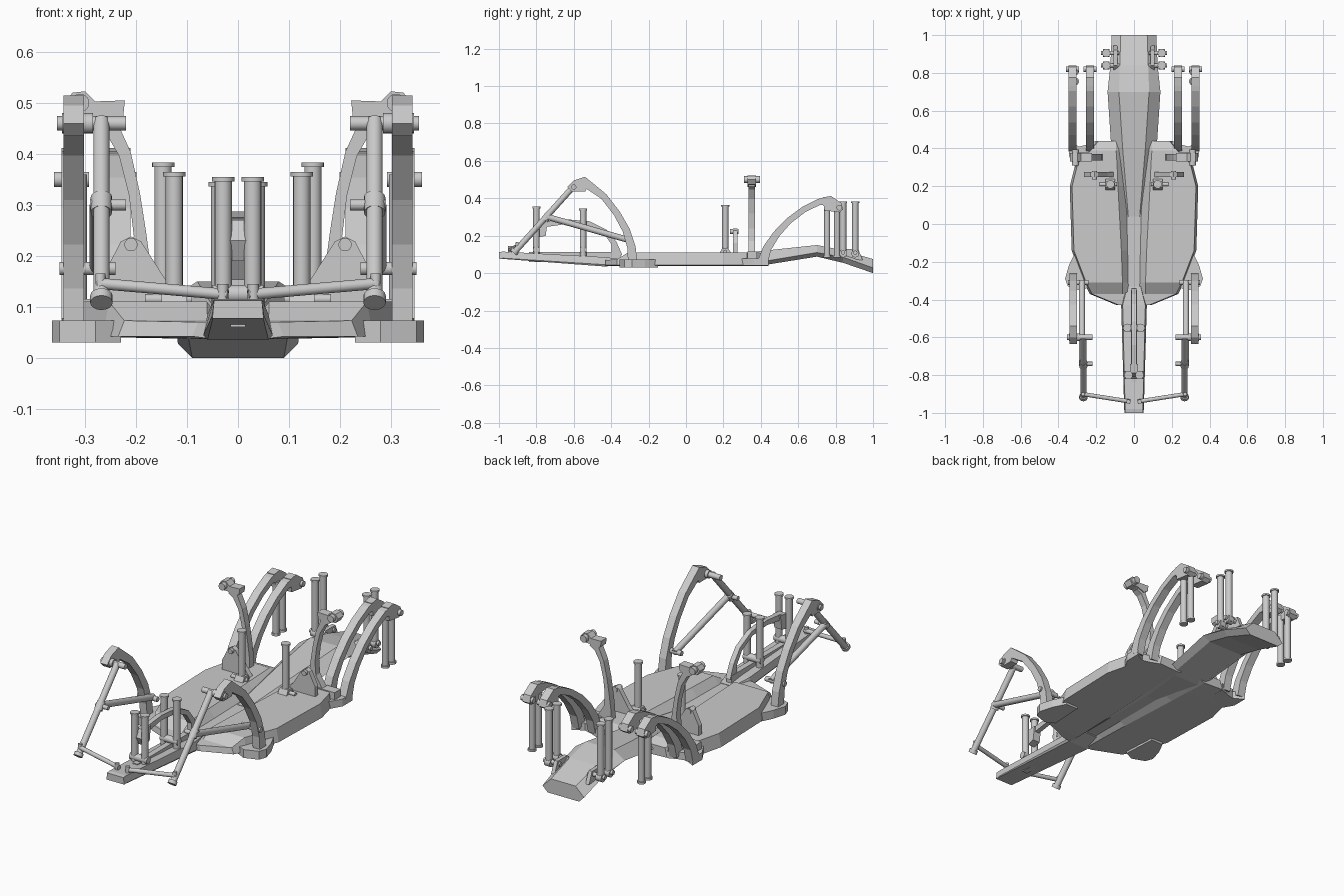
import bpy, bmesh, math
from mathutils import Vector

if "Cube" in bpy.data.objects:
    bpy.data.objects.remove(bpy.data.objects["Cube"])


def finish(name, bm):
    bmesh.ops.recalc_face_normals(bm, faces=bm.faces)
    me = bpy.data.meshes.new(name)
    bm.to_mesh(me)
    bm.free()
    ob = bpy.data.objects.new(name, me)
    bpy.context.collection.objects.link(ob)
    return ob


def skin(name, rings):
    """Closed skin through rings of equal length, capped at both ends."""
    bm = bmesh.new()
    vs = [[bm.verts.new(p) for p in r] for r in rings]
    n = len(vs[0])
    for a, b in zip(vs, vs[1:]):
        for i in range(n):
            j = (i + 1) % n
            bm.faces.new((a[i], a[j], b[j], b[i]))
    bm.faces.new(vs[0])
    bm.faces.new(vs[-1])
    return finish(name, bm)


def hull(name, sections):
    """Sections are (y, half outline in x, z), mirrored over x = 0."""
    skin(name, [[(x, y, z) for x, z in h] + [(-x, y, z) for x, z in reversed(h)]
                for y, h in sections])


def prism(name, pts, axis, lo, hi):
    def put(p, d):
        v = list(p)
        v.insert(axis, d)
        return v
    skin(name, [[put(p, lo) for p in pts], [put(p, hi) for p in pts]])


def box(name, x, y, z):
    prism(name, [(x[0], y[0]), (x[1], y[0]), (x[1], y[1]), (x[0], y[1])], 2, *z)


def rod(name, a, b, r, sides=16):
    a, b = Vector(a), Vector(b)
    q = (b - a).to_track_quat('Z', 'Y')
    circle = [q @ Vector((r * math.cos(t), r * math.sin(t), 0))
              for t in (2 * math.pi * i / sides for i in range(sides))]
    ob = skin(name, [[a + c for c in circle], [b + c for c in circle]])
    bpy.context.view_layer.objects.active = ob
    ob.select_set(True)
    bpy.ops.object.shade_smooth_by_angle(angle=math.radians(35))
    ob.select_set(False)


def ribbon(name, path, axis, lo, hi):
    """Bent flat bar: path of (u, z, thickness) widened along axis."""
    left, right = [], []
    for i, (u, z, t) in enumerate(path):
        p, n = path[max(i - 1, 0)], path[min(i + 1, len(path) - 1)]
        d = Vector((n[0] - p[0], n[1] - p[1])).normalized() * t / 2
        left.append((u - d.y, z + d.x))
        right.append((u + d.y, z - d.x))
    rings = []
    for l, r in zip(left, right):
        ring = []
        for (u, z), w in ((l, lo), (l, hi), (r, hi), (r, lo)):
            ring.append((w, u, z) if axis == 0 else (u, w, z))
        rings.append(ring)
    skin(name, rings)


def piston(name, x, y, z0, z1):
    rod(name, (x, y, z0), (x, y, z1), 0.017)
    rod(name + "_cap", (x, y, z1 - 0.009), (x, y, z1), 0.022)


# floor plate with a trench along the centre, recessed below as well
plate = [(-.43, .09, .07, .06), (-.37, .235, .073, .06), (-.31, .265, .11, .061),
         (-.14, .33, .11, .067), (.2, .34, .11, .085), (.32, .31, .11, .09),
         (.39, .24, .11, .095), (.44, .2, .09, .095)]
hull("floor_plate", [(y, [(.03, .055), (t - .01, .037), (w, .042), (w - .012, zt), (t, zt), (t * .5, .07)])
                     for y, w, zt, t in plate])

# nose spine
hull("nose_spine", [(-1, [(.05, .077), (.05, .079), (.047, .112)]),
                    (-.98, [(.05, .076), (.052, .08), (.047, .115)]),
                    (-.43, [(.06, .035), (.068, .045), (.06, .085)]),
                    (-.33, [(.04, .05), (.045, .055), (.035, .072)])])

# tail wedge rising out of the trench
hull("tail_body", [(.04, [(.03, .06), (.035, .065), (.03, .072)]),
                   (.4, [(.09, .04), (.12, .06), (.06, .118)]),
                   (.7, [(.1, .088), (.14, .11), (.08, .15)]),
                   (.84, [(.1, .055), (.125, .085), (.075, .122)]),
                   (1, [(.09, 0), (.118, .028), (.07, .075)])])

# centre arch over the nose
ribbon("nose_arch", [(-.37, .09, .06), (-.385, .16, .03), (-.43, .22, .025), (-.52, .265, .025),
                     (-.64, .275, .025), (-.76, .26, .03)], 0, -.013, .013)
prism("nose_arch_head", [(-.74, .275), (-.79, .27), (-.81, .23), (-.79, .19), (-.75, .2)], 0, -.021, .021)
box("nose_rail", (-.015, .015), (-.84, -.35), (.06, .112))

for s in (1, -1):
    # nose pistons
    for y, x, top in ((-.8, .029, .355), (-.55, .036, .345)):
        piston("nose_piston", s * x, y, .09, top)
        rod("nose_piston_foot", (0, y, .125), (s * .05, y, .125), .018)

    # front pad and arm
    prism("front_pad", [(s * x, y) for x, y in ((.23, -.33), (.28, -.355), (.35, -.33), (.365, -.29),
                                               (.345, -.22), (.31, -.15), (.24, -.15))], 2, .03, .073)
    ribbon("front_arm", [(-.285, .06, .05), (-.292, .14, .045), (-.32, .23, .04), (-.37, .32, .036),
                         (-.44, .41, .036), (-.52, .47, .045), (-.56, .482, .06)], 0, s * .302, s * .342)
    prism("front_arm_head", [(-.51, .49), (-.54, .515), (-.6, .495), (-.635, .46), (-.61, .435),
                             (-.54, .435)], 0, s * .302, s * .342)
    rod("front_hinge_pin", (s * .22, -.6, .46), (s * .355, -.6, .46), .014)
    rod("front_hinge_nut", (s * .285, -.6, .46), (s * .345, -.6, .46), .02)

    # front leg, brace and tie rod
    rod("front_leg", (s * .268, -.6, .465), (s * .268, -.91, .12), .016)
    rod("front_leg_collar", (s * .268, -.73, .315), (s * .268, -.755, .285), .021)
    rod("front_knee_pin", (s * .22, -.74, .3), (s * .29, -.74, .3), .011)
    rod("front_brace", (s * .275, -.74, .3), (s * .275, -.3, .175), .016)
    rod("front_brace_pin", (s * .24, -.31, .175), (s * .35, -.31, .175), .013)
    rod("front_foot", (s * .268, -.91, .122), (s * .268, -.922, .108), .022)
    rod("tie_rod", (s * .275, -.9, .146), (s * .02, -.94, .124), .011)
    rod("tie_rod_joint", (s * .27, -.905, .115), (s * .27, -.9, .165), .01)
    rod("tie_rod_mount", (s * .03, -.94, .1), (s * .03, -.94, .145), .011)

    # middle bracket plate, hub and piston
    prism("middle_bracket", [(s * x, z) for x, z in ((.1, .1), (.14, .15), (.19, .228), (.21, .238),
                                                    (.23, .228), (.265, .16), (.265, .1))], 1, .25, .275)
    rod("middle_hub", (s * .21, .235, .222), (s * .21, .28, .222), .013)
    piston("middle_piston", s * .125, .21, .095, .365)
    prism("middle_piston_base", [(.175, .1), (.195, .135), (.225, .135), (.245, .1)], 0, s * .1, s * .15)
    rod("middle_piston_pin", (s * .09, .21, .115), (s * .182, .21, .115), .01)

    # middle arm with its head
    ribbon("middle_arm", [(s * x, z, t) for x, z, t in
                          ((.21, .09, .09), (.19, .17, .04), (.192, .24, .025), (.203, .32, .022),
                           (.222, .4, .024), (.25, .455, .03), (.275, .48, .045))], 1, .335, .37)
    prism("middle_arm_head", [(s * x, z) for x, z in ((.222, .505), (.28, .503), (.3, .523), (.325, .52),
                                                     (.34, .5), (.325, .475), (.29, .475), (.25, .46),
                                                     (.225, .475))], 1, .33, .375)
    rod("middle_arm_pivot", (s * .31, .31, .5), (s * .31, .395, .5), .018)
    box("middle_arm_base", sorted((s * .22, s * .32)), (.33, .38), (.05, .115))

    # rear twin arches with hanging pistons
    prism("rear_pad", [(s * x, y) for x, y in ((.2, .36), (.2, .44), (.25, .42), (.29, .41),
                                              (.345, .44), (.345, .36), (.31, .3))], 2, .04, .078)
    for x in (.232, .325):
        lo, hi = s * (x - .021), s * (x + .021)
        ribbon("rear_arch", [(.41, .06, .055), (.435, .135, .045), (.485, .21, .038), (.55, .28, .034),
                             (.63, .34, .032), (.71, .38, .034), (.77, .385, .05)], 0, lo, hi)
        prism("rear_arch_head", [(.73, .405), (.775, .412), (.83, .375), (.84, .34), (.82, .325),
                                 (.74, .335)], 0, lo, hi)
        rod("rear_arch_pin", (s * (x - .033), .82, .35), (s * (x + .036), .82, .35), .015)
    for y in (.755, .808):
        rod("hanging_piston", (s * .312, y, .09), (s * .312, y, .36), .016)
        rod("hanging_piston_cap", (s * .312, y, .084), (s * .312, y, .095), .021)

    # tail pistons and clamps
    for y in (.84, .905):
        piston("tail_piston", s * .147, y, .09, .383)
        rod("tail_piston_pin", (s * .08, y, .11), (s * .175, y, .11), .011)
        rod("tail_piston_foot", (s * .13, y, .105), (s * .163, y, .105), .021)
    prism("tail_clamp", [(.79, .08), (.84, .13), (.92, .13), (.945, .07)], 0, s * .088, s * .108)
